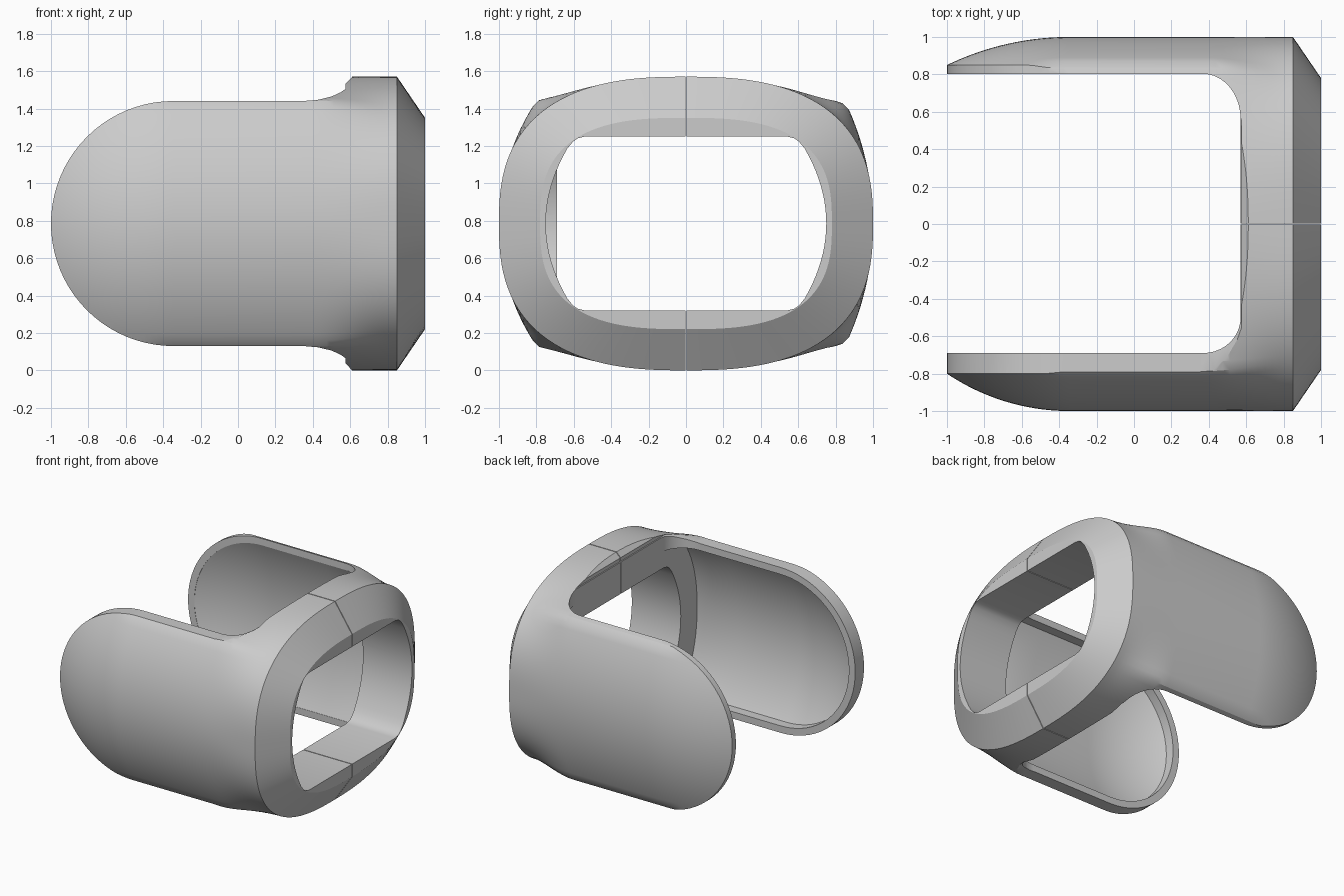
import bpy, bmesh, math
from math import sin, cos, pi, sqrt

if "Cube" in bpy.data.objects:
    bpy.data.objects.remove(bpy.data.objects["Cube"])

ZC = 0.785          # mid height
CX, R = -0.345, 0.655   # centre and radius of the rounded arm tips
N = 144


def make_object(name, bm):
    bmesh.ops.remove_doubles(bm, verts=bm.verts, dist=1e-5)
    bmesh.ops.recalc_face_normals(bm, faces=bm.faces)
    me = bpy.data.meshes.new(name)
    bm.to_mesh(me)
    bm.free()
    ob = bpy.data.objects.new(name, me)
    bpy.context.collection.objects.link(ob)
    return ob


def skin(name, rings):
    bm = bmesh.new()
    vs = [[bm.verts.new(p) for p in ring] for ring in rings]
    n = len(vs[0])
    for a, b in zip(vs, vs[1:]):
        for i in range(n):
            bm.faces.new((a[i], a[(i + 1) % n], b[(i + 1) % n], b[i]))
    bm.faces.new(vs[0])
    bm.faces.new(vs[-1])
    return make_object(name, bm)


def prism(name, pts, axis, lo, hi):
    place = {'x': lambda p, t: (t, p[0], ZC + p[1]),
             'y': lambda p, t: (p[0], t, ZC + p[1]),
             'z': lambda p, t: (p[0], p[1], t)}[axis]
    return skin(name, [[place(p, t) for p in pts] for t in (lo, hi)])


def boolean(ob, cutter, op):
    cutter.hide_render = True
    m = ob.modifiers.new(op, 'BOOLEAN')
    m.operation, m.object, m.solver = op, cutter, 'EXACT'
    bpy.context.view_layer.objects.active = ob
    bpy.ops.object.modifier_apply(modifier=m.name)
    bpy.data.objects.remove(cutter)


def arm_radius(x, a, off):
    # ray length to the domed arm sides and gently crowned top
    h = 0.15 if cos(a) > 0 else 0.20
    rad = (R * R + h * h) / (2 * h)
    lo, hi = 0.0, 1.6
    for _ in range(30):
        r = (lo + hi) / 2
        y, z = abs(r * cos(a)), abs(r * sin(a))
        d2 = min(z * z + max(0, CX - x) ** 2, rad * rad)
        w = 1 - rad + sqrt(rad * rad - d2) - off
        if y < w and z < 0.785 - 0.13 * (y / 0.8) ** 2:
            lo = r
        else:
            hi = r
    return lo


def super_radius(a, w, h, n):
    return (abs(cos(a) / w) ** n + abs(sin(a) / h) ** n) ** (-1 / n)


def section(x, off=0.0):
    t = min(max((x - 0.4) / 0.45, 0), 1)
    t = t * t * (3 - 2 * t)
    ring = []
    for i in range(N):
        a = 2 * pi * i / N
        r = super_radius(a, 1.0, 0.785, 2.6) if t == 1 else \
            (1 - t) * arm_radius(x, a, off) + t * super_radius(a, 1.0, 0.785, 2.6)
        ring.append((x, r * cos(a), ZC + r * sin(a)))
    return ring


def tip(r, k=40):
    # half circle from the upper straight edge round to the lower one
    return [(CX + r * cos(pi / 2 + pi * i / k), r * sin(pi / 2 + pi * i / k))
            for i in range(k + 1)]


TIP_X = [-1.1 + 0.755 * i / 24 for i in range(25)]

# outer body: domed arms blending into the front ring with its chamfer
rings = [section(x) for x in TIP_X + [0.4 + 0.45 * i / 12 for i in range(13)]]
front = []
for i in range(N):
    a = 2 * pi * i / N
    r = super_radius(a, 0.78, 0.565, 2.8)
    front.append((1.0, r * cos(a), ZC + r * sin(a)))
body = skin("wrap_body", rings + [front])

# side silhouette: rounded arms with a fillet rising to the ring
flare = [(0.35, R), (0.43, R + 0.007), (0.50, R + 0.024), (0.55, R + 0.047),
         (0.575, R + 0.065), (0.575, 0.748), (0.612, 0.786), (0.62, 0.9), (1.2, 0.9)]
outline = tip(R) + [(x, -z) for x, z in flare] + flare[::-1]
boolean(body, prism("silhouette", outline, 'y', -1.3, 1.3), 'INTERSECT')

# space between the arms
corner = [i * pi / 20 for i in range(11)]
gap = [(-1.3, -0.69)] + [(0.37 + 0.2 * sin(t), -0.5 - 0.19 * cos(t)) for t in corner]
gap += [(0.37 + 0.2 * cos(t), 0.56 + 0.243 * sin(t)) for t in corner] + [(-1.3, 0.803)]
boolean(body, prism("arm_gap", gap, 'z', -0.5, 2.2), 'DIFFERENCE')

# hollow inside of both arms, leaving a rim
hollow = skin("hollow", [section(x, 0.07) for x in TIP_X + [0.2, 0.39, 0.6]])
inset = tip(R - 0.055) + [(0.571, -R + 0.055), (0.571, R - 0.055)]
boolean(hollow, prism("hollow_outline", inset, 'y', -1.3, 1.3), 'INTERSECT')
boolean(body, hollow, 'DIFFERENCE')

# ring opening: flat top and bottom, bowed sides
side = [(0.75 - 0.115 * (z / 0.4) ** 2, z) for z in [-0.4 + 0.04 * i for i in range(21)]]
top = [(0.605, 0.437), (0.58, 0.455), (0.54, 0.465)]
half = [(y, -z) for y, z in top[::-1]] + side + top
hole = half + [(-y, -z) for y, z in half]
boolean(body, prism("opening", hole, 'x', 0.3, 1.2), 'DIFFERENCE')

# fine seam where the two halves meet
seam = [(0.4, -0.003), (1.2, -0.003), (1.2, 0.003), (0.4, 0.003)]
boolean(body, prism("seam", seam, 'z', -0.5, 2.2), 'DIFFERENCE')

bpy.ops.object.select_all(action='DESELECT')
body.select_set(True)
bpy.context.view_layer.objects.active = body
bpy.ops.object.shade_smooth_by_angle(angle=math.radians(25))
